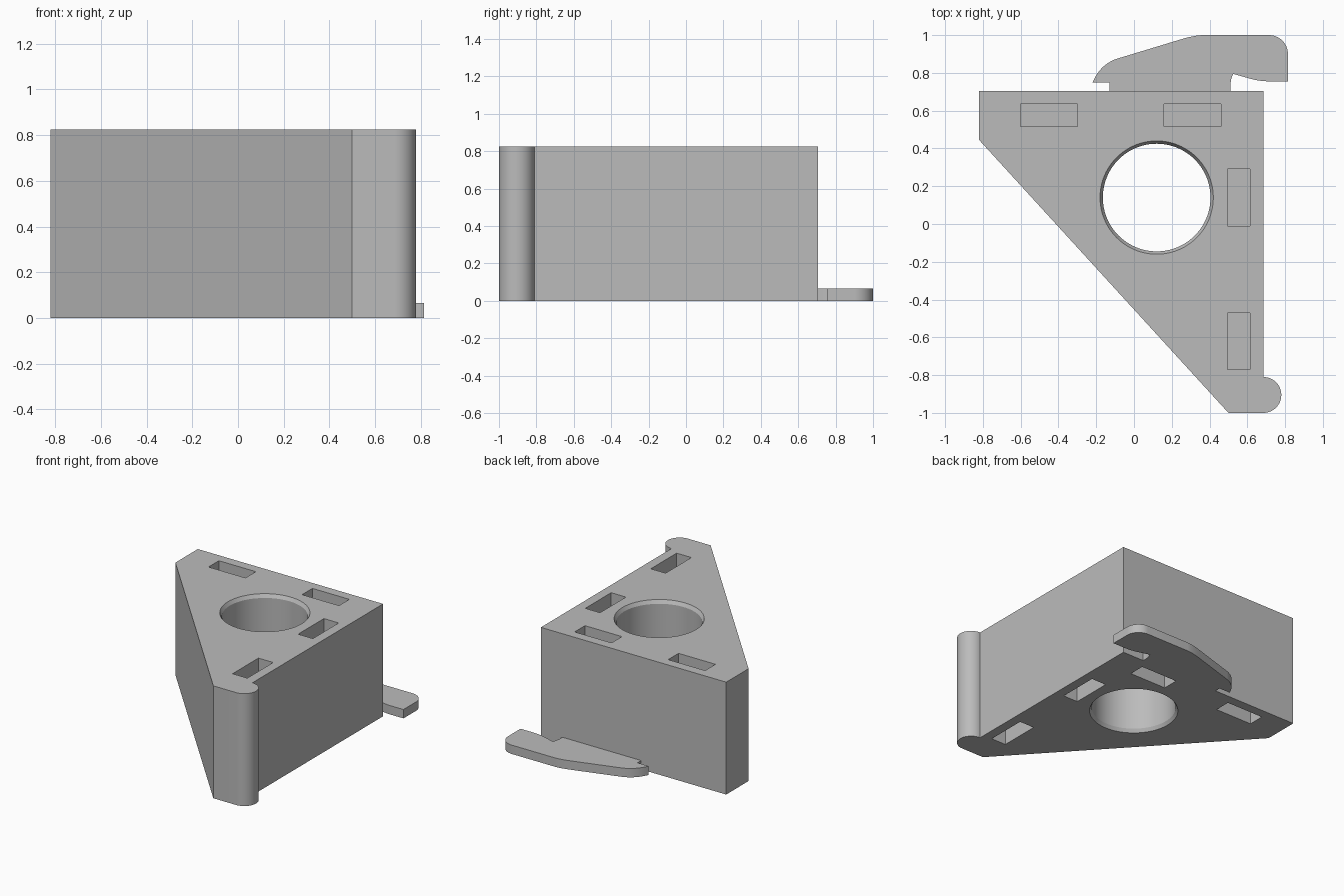
import bpy, bmesh, math
from mathutils import Vector

cube = bpy.data.objects.get("Cube")
if cube:
    bpy.data.objects.remove(cube, do_unlink=True)

HEIGHT = 0.825
SLOT_DEPTH = 0.25

grey = bpy.data.materials.new("plain grey")
grey.use_nodes = True
grey.diffuse_color = (0.5, 0.5, 0.5, 1)
grey.node_tree.nodes["Principled BSDF"].inputs["Base Color"].default_value = (0.5, 0.5, 0.5, 1)


def arc(cx, cy, r, start, end, n=24):
    angles = [math.radians(start + (end - start) * i / n) for i in range(n + 1)]
    return [(cx + r * math.cos(a), cy + r * math.sin(a)) for a in angles]


def curve(a, b, c, n=8):
    """Quadratic curve from a to c, pulled towards b."""
    a, b, c = Vector(a), Vector(b), Vector(c)
    steps = [i / n for i in range(n + 1)]
    return [tuple(a * (1 - t) ** 2 + b * 2 * t * (1 - t) + c * t * t) for t in steps]


def make_object(name, bm):
    bmesh.ops.recalc_face_normals(bm, faces=bm.faces)
    mesh = bpy.data.meshes.new(name)
    bm.to_mesh(mesh)
    bm.free()
    mesh.materials.append(grey)
    obj = bpy.data.objects.new(name, mesh)
    bpy.context.collection.objects.link(obj)
    return obj


def prism(name, outline, z0, z1):
    bm = bmesh.new()
    face = bm.faces.new([bm.verts.new((x, y, z0)) for x, y in outline])
    top = bmesh.ops.extrude_face_region(bm, geom=[face], use_keep_orig=True)["geom"]
    verts = [g for g in top if isinstance(g, bmesh.types.BMVert)]
    bmesh.ops.translate(bm, verts=verts, vec=(0, 0, z1 - z0))
    return make_object(name, bm)


def lathe(name, cx, cy, profile, n=96):
    """Closed turned solid from (radius, height) pairs."""
    bm = bmesh.new()
    rings = [[bm.verts.new((x, y, z)) for x, y in arc(cx, cy, r, 0, 360, n)[:-1]]
             for r, z in profile]
    for low, high in zip(rings, rings[1:]):
        for i in range(n):
            j = (i + 1) % n
            bm.faces.new((low[i], low[j], high[j], high[i]))
    bm.faces.new(rings[0])
    bm.faces.new(rings[-1])
    return make_object(name, bm)


def cut(target, cutter):
    cutter.hide_render = True
    mod = target.modifiers.new("cut", "BOOLEAN")
    mod.operation, mod.solver, mod.object = "DIFFERENCE", "EXACT", cutter
    bpy.context.view_layer.objects.active = target
    bpy.ops.object.modifier_apply(modifier=mod.name)
    bpy.data.objects.remove(cutter, do_unlink=True)


def smooth(obj):
    bpy.ops.object.select_all(action="DESELECT")
    obj.select_set(True)
    bpy.context.view_layer.objects.active = obj
    bpy.ops.object.shade_smooth_by_angle(angle=math.radians(25))


# Wedge block with a rounded bead at its front corner
outline = [(-0.82, 0.445), (0.5, -1), *arc(0.685, -0.905, 0.095, -90, 90),
           (0.685, 0.705), (-0.82, 0.705)]
block = prism("wedge_block", outline, 0, HEIGHT)

# Round through hole, chamfered at both ends
bore, rim, chamfer = 0.285, 0.3, 0.025
cut(block, lathe("hole_cutter", 0.12, 0.14, [
    (rim, -0.1), (rim, 0), (bore, chamfer),
    (bore, HEIGHT - chamfer), (rim, HEIGHT), (rim, HEIGHT + 0.1)]))

# Blind slots along the two straight sides, top and bottom
for x, y, w, d in [(-0.45, 0.575, 0.3, 0.12), (0.31, 0.575, 0.3, 0.12),
                   (0.555, 0.14, 0.12, 0.3), (0.555, -0.62, 0.12, 0.3)]:
    rect = [(x + sx * w / 2, y + sy * d / 2)
            for sx, sy in ((-1, -1), (1, -1), (1, 1), (-1, 1))]
    for z0, z1 in ((-0.1, SLOT_DEPTH), (HEIGHT - SLOT_DEPTH, HEIGHT + 0.1)):
        cut(block, prism("slot_cutter", rect, z0, z1))
smooth(block)

# Thin hooked latch plate behind the block
latch = prism("latch_hook", [
    (0.51, 0.705), *curve((0.51, 0.73), (0.512, 0.77), (0.525, 0.795), 4),
    *curve((0.62, 0.768), (0.67, 0.755), (0.72, 0.755), 6),
    (0.815, 0.755), *arc(0.715, 0.9, 0.1, 0, 90, 16),
    *curve((0.36, 1.0), (0.31, 0.997), (0.24, 0.975)),
    *curve((-0.09, 0.875), (-0.18, 0.845), (-0.22, 0.748), 12),
    (-0.13, 0.748), (-0.13, 0.705)], 0, 0.065)
smooth(latch)
